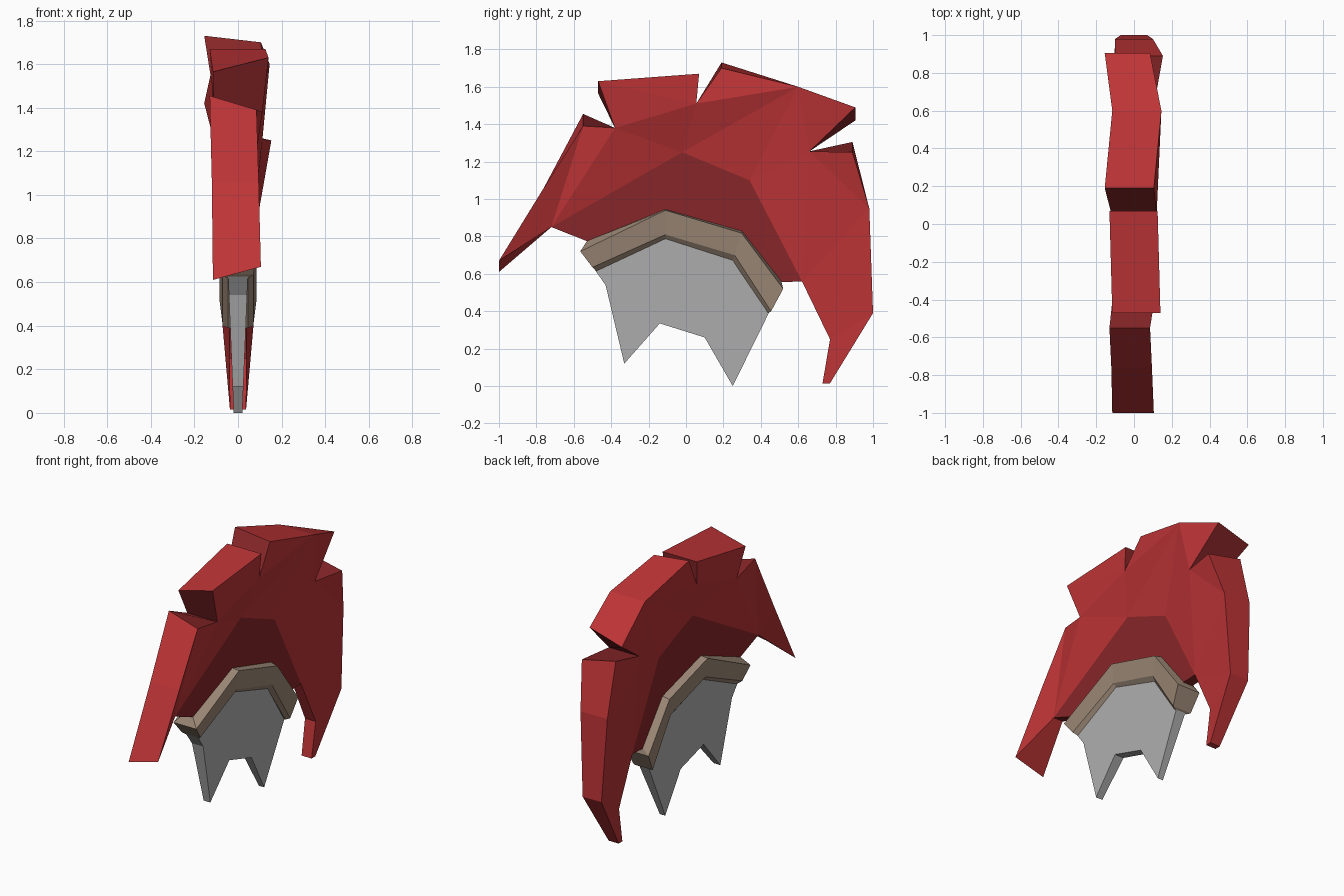
import bpy, bmesh

if "Cube" in bpy.data.objects:
    bpy.data.objects.remove(bpy.data.objects["Cube"])


def material(name, rgb):
    m = bpy.data.materials.new(name)
    m.diffuse_color = (*rgb, 1)
    m.use_nodes = True
    m.node_tree.nodes["Principled BSDF"].inputs["Base Color"].default_value = m.diffuse_color
    return m


red = material("crest red", (0.51, 0.034, 0.037))
dark_red = material("shadow red", (0.245, 0.019, 0.021))
brown = material("band brown", (0.33, 0.245, 0.18))
grey = material("plate grey", (0.43, 0.43, 0.43))


def slab(name, pairs, sides, rim, mats, dark_sides=(), dark_rim=()):
    """Two mirrored side skins joined by a rim; pairs hold (left, right) points."""
    bm = bmesh.new()
    left = [bm.verts.new(p[0]) for p in pairs]
    right = [bm.verts.new(p[1]) for p in pairs]
    for f in sides:
        for face in (bm.faces.new([right[i] for i in f]),
                     bm.faces.new([left[i] for i in reversed(f)])):
            face.material_index = int(f in dark_sides)
    for a, b in zip(rim, rim[1:] + rim[:1]):
        face = bm.faces.new([left[a], left[b], right[b], right[a]])
        face.material_index = int(a in dark_rim)
    bmesh.ops.recalc_face_normals(bm, faces=bm.faces[:])
    me = bpy.data.meshes.new(name)
    bm.to_mesh(me)
    bm.free()
    for m in mats:
        me.materials.append(m)
    ob = bpy.data.objects.new(name, me)
    bpy.context.collection.objects.link(ob)
    return ob


def even(y, z, w):
    return (-w, y, z), (w, y, z)


def skew(y, xl, zl, xr, zr):
    return (xl, y, zl), (xr, y, zr)


# Plume: jagged wide outer outline narrowing to a thin flat web
WEB = .035
plume = [
    skew(-1.0, -.115, .61, .105, .67),     # 0 front tip
    skew(-.76, -.12, 1.06, .095, 1.06),
    skew(-.55, -.13, 1.455, .085, 1.39),   # 2 front tuft top
    even(-.38, 1.38, .112),                # 3 notch
    skew(-.47, -.115, 1.565, .14, 1.63),   # 4 middle tuft
    skew(.07, -.13, 1.67, .125, 1.67),
    even(.055, 1.51, .12),                 # 6 notch
    skew(.19, -.155, 1.73, .105, 1.70),    # 7 top tuft
    skew(.60, -.115, 1.60, .145, 1.60),
    skew(.905, -.155, 1.42, .085, 1.49),
    even(.66, 1.255, .112),                # 10 notch
    skew(.89, -.10, 1.305, .153, 1.25),    # 11 rear tuft
    even(.98, .95, .10),
    even(1.0, .39, .07),
    even(.77, .015, .037),                 # 14 tail tip
    even(.73, .015, .037),
    even(.77, .25, .04),
    even(.62, .56, WEB),                   # 17 web outline
    even(.34, 1.10, WEB),
    even(-.02, 1.25, WEB),
    even(-.72, .85, WEB),
    even(-.53, .775, WEB),                 # 21 inner arch
    even(-.11, .94, WEB),
    even(.30, .82, WEB),
    even(.51, .555, WEB),
]
web = [(20, 19, 22, 21), (19, 18, 23, 22), (18, 17, 24, 23)]
plume_sides = [
    (0, 1, 20), (1, 2, 20), (2, 3, 20), (3, 19, 20),
    (3, 4, 6), (4, 5, 6), (3, 6, 19), (6, 7, 8), (6, 8, 19),
    (8, 9, 10), (8, 10, 18), (8, 18, 19),
    (10, 11, 12), (10, 12, 17), (10, 17, 18),
    (12, 13, 17), (13, 16, 17), (13, 14, 16), (14, 15, 16),
] + web
slab("plume", plume, plume_sides, list(range(18)) + [24, 23, 22, 21, 20],
     [red, dark_red], web, (2, 3, 5, 6, 9, 10, 17, 21, 22, 23, 24))

# Band: four rows across the section, swept over four stations
rows = [
    (WEB, [(-.53, .775), (-.11, .945), (.30, .828), (.51, .56)]),
    (.085, [(-.565, .72), (-.11, .94), (.297, .818), (.52, .52)]),
    (.070, [(-.50, .635), (-.11, .81), (.26, .70), (.455, .40)]),
    (.045, [(-.48, .615), (-.11, .78), (.25, .67), (.44, .39)]),
]
band = [even(y, z, w) for w, pts in rows for y, z in pts]
band_sides = [(4 * r + c, 4 * r + c + 1, 4 * r + c + 5, 4 * r + c + 4)
              for r in range(3) for c in range(3)]
slab("band", band, band_sides, [0, 1, 2, 3, 7, 11, 15, 14, 13, 12, 8, 4], [brown])

# Plate: pronged blade that thins toward the bottom
outline = [(-.49, .625), (-.43, .54), (-.33, .12), (-.14, .335), (.10, .26),
           (.25, 0), (.445, .395), (.26, .70), (-.11, .81)]
plate = [even(y, z, .02 + .04 * z) for y, z in outline]
slab("plate", plate, [tuple(range(9))], list(range(9)), [grey])
